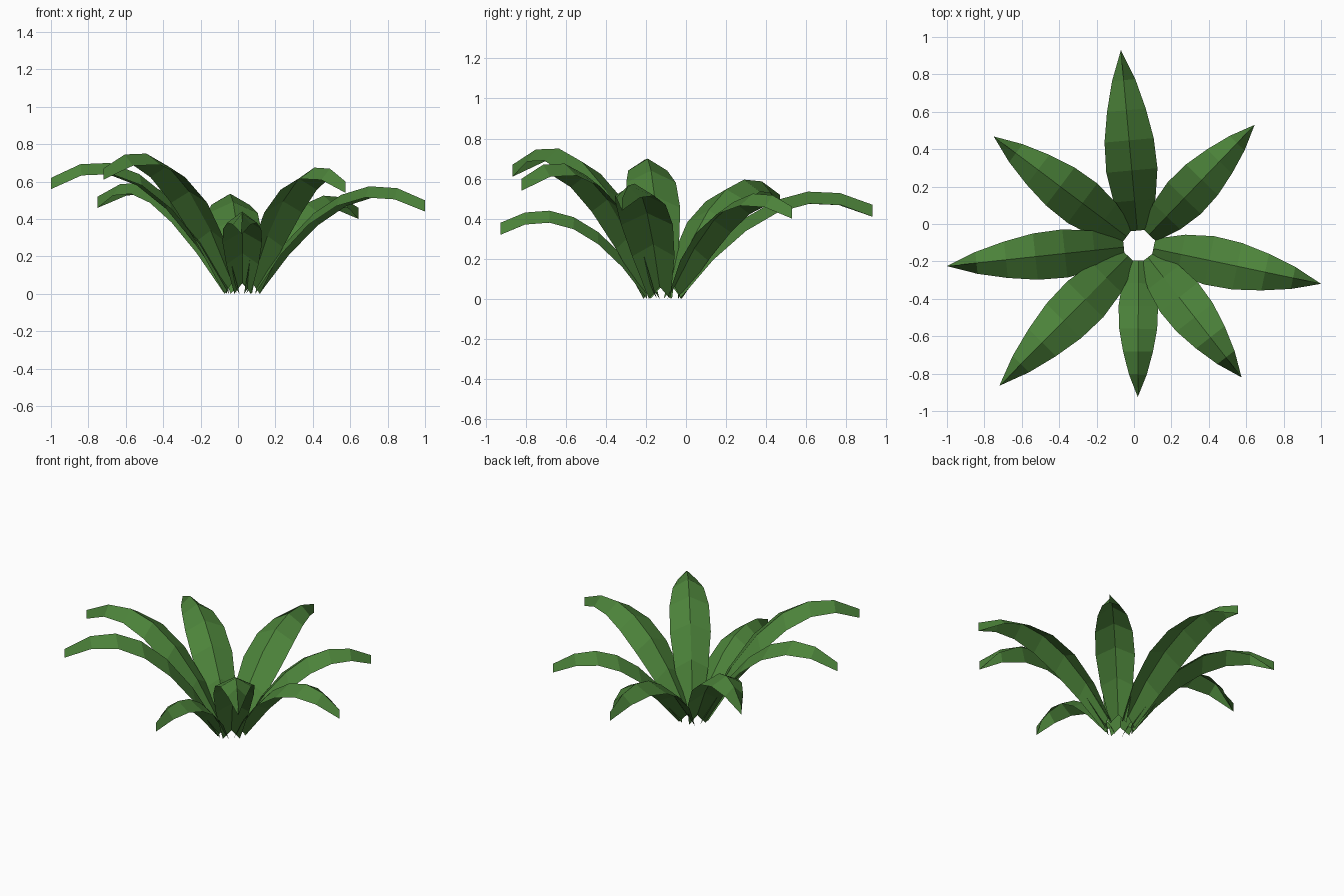
import bpy
import bmesh
from mathutils import Vector

if "Cube" in bpy.data.objects:
    bpy.data.objects.remove(bpy.data.objects["Cube"])

leaf_green = bpy.data.materials.new("leaf green")
leaf_green.diffuse_color = (0.072, 0.225, 0.042, 1)
leaf_green.use_nodes = True
leaf_green.node_tree.nodes["Principled BSDF"].inputs["Base Color"].default_value = leaf_green.diffuse_color

CENTRE = Vector((0.025, -0.115))   # middle of the open ring at the base
RING = 0.08                        # radius of that ring
DROP = 0.06                        # how far leaf edges hang below the midrib
BASE_Z = 0.06
HALF_WIDTHS = (0.055, 0.108, 0.132, 0.127, 0.100, 0.060, 0.0)


def make_leaf(name, tip, tip_z, crest_z, width):
    """Arched leaf folded along a raised midrib, ending in an upright tip."""
    tip = Vector(tip)
    out = (tip - CENTRE).normalized()
    side = Vector((-out.y, out.x))
    start = CENTRE + out * RING
    rise = tip_z - BASE_Z
    # arch height that brings the midrib to crest_z two thirds along
    arch = (crest_z - BASE_Z - rise * 2 / 3) * 4.5
    bm = bmesh.new()
    rows = []
    last = len(HALF_WIDTHS) - 1
    for i, half in enumerate(HALF_WIDTHS):
        t = i / last
        p = start.lerp(tip, t)
        z = BASE_Z + rise * t + arch * t * (1 - t)
        left, right = p + side * half * width, p - side * half * width
        mid = bm.verts.new((p.x, p.y, z))
        a = bm.verts.new((left.x, left.y, z - DROP))
        b = a if i == last else bm.verts.new((right.x, right.y, z - DROP))
        rows.append((a, mid, b))
    for (a0, m0, b0), (a1, m1, b1) in zip(rows, rows[1:]):
        bm.faces.new((a0, m0, m1, a1))
        bm.faces.new((m0, b0, b1, m1))
    mesh = bpy.data.meshes.new(name)
    bm.to_mesh(mesh)
    bm.free()
    mesh.materials.append(leaf_green)
    obj = bpy.data.objects.new(name, mesh)
    bpy.context.collection.objects.link(obj)


# name, tip position, midrib height at tip, crest height, width factor
LEAVES = (
    ("leaf_back", (-0.07, 0.93), 0.47, 0.535, 1.04),
    ("leaf_back_right", (0.645, 0.53), 0.46, 0.525, 0.93),
    ("leaf_right", (1.0, -0.32), 0.50, 0.575, 1.0),
    ("leaf_front_right", (0.575, -0.82), 0.60, 0.675, 0.97),
    ("leaf_front", (0.02, -0.925), 0.38, 0.44, 0.80),
    ("leaf_front_left", (-0.72, -0.865), 0.67, 0.75, 1.03),
    ("leaf_left", (-1.0, -0.225), 0.62, 0.70, 0.98),
    ("leaf_back_left", (-0.75, 0.468), 0.52, 0.595, 1.0),
)
for leaf in LEAVES:
    make_leaf(*leaf)
